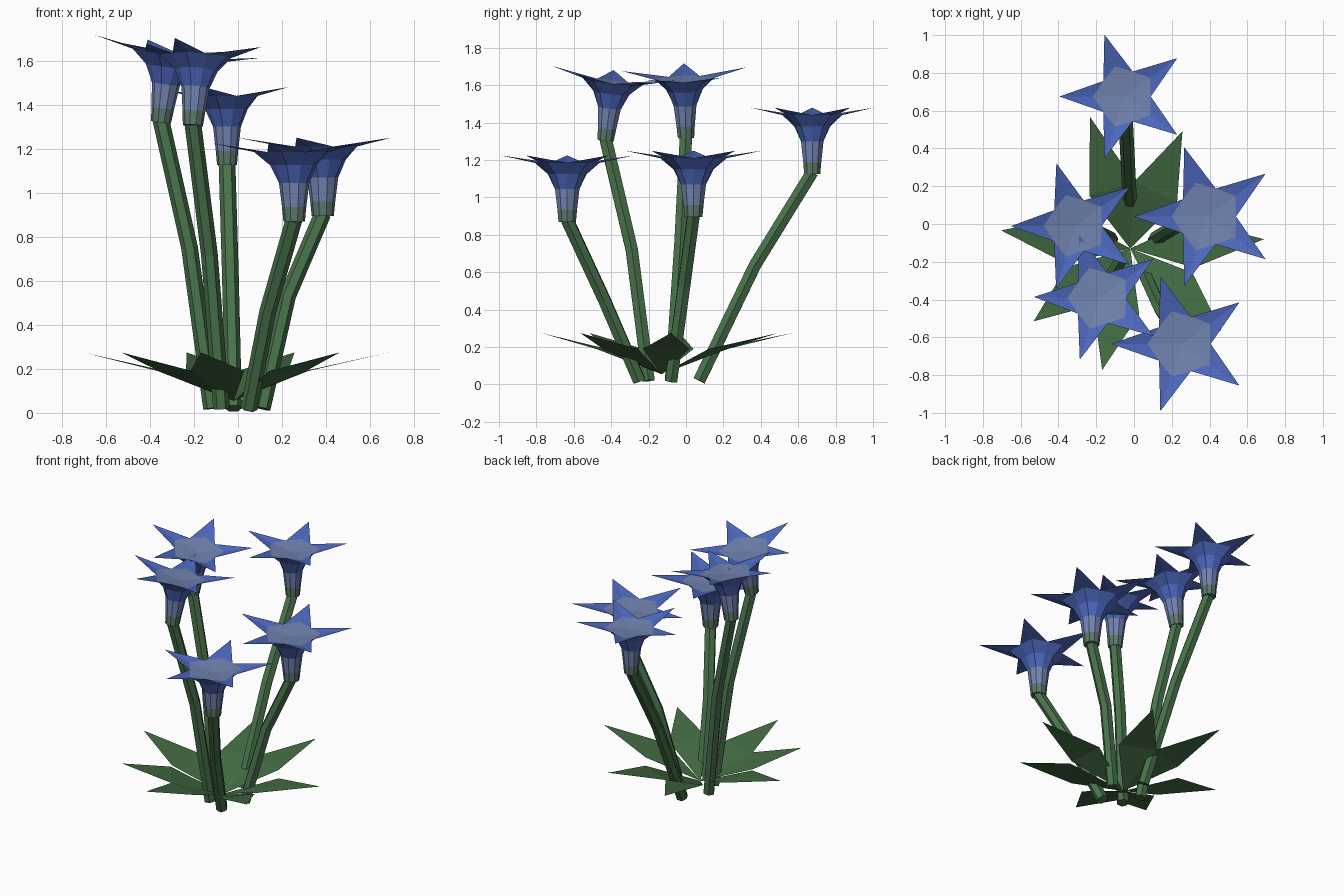
import bpy, math
from mathutils import Vector, Matrix

if "Cube" in bpy.data.objects:
    bpy.data.objects.remove(bpy.data.objects["Cube"])


def material(name, rgb):
    m = bpy.data.materials.new(name)
    m.diffuse_color = (*rgb, 1)
    m.use_nodes = True
    m.node_tree.nodes["Principled BSDF"].inputs["Base Color"].default_value = m.diffuse_color
    return m


BLUE = material("petal blue", (0.075, 0.14, 0.52))
PALE = material("pale throat blue", (0.165, 0.23, 0.44))
SAGE = material("sage green", (0.11, 0.19, 0.15))
STEM = material("stem green", (0.065, 0.17, 0.068))
LEAF = material("leaf green", (0.055, 0.145, 0.055))


def make(name, verts, faces, mats, indices=None):
    me = bpy.data.meshes.new(name)
    me.from_pydata([tuple(v) for v in verts], [], faces)
    for m in mats:
        me.materials.append(m)
    if indices:
        for p, i in zip(me.polygons, indices):
            p.material_index = i
    me.update()
    ob = bpy.data.objects.new(name, me)
    bpy.context.collection.objects.link(ob)
    return ob


def bridge(a, b, n):
    """Quads between two rings starting at vertex a and b."""
    return [(a + i, a + (i + 1) % n, b + (i + 1) % n, b + i) for i in range(n)]


# Six-sided bent stem following a short path
def stem(name, path, r=0.038, n=6):
    pts = [Vector(p) for p in path]
    verts, faces = [], []
    for i, p in enumerate(pts):
        d = (pts[min(i + 1, len(pts) - 1)] - pts[max(i - 1, 0)]).normalized()
        u = d.cross(Vector((0, 1, 0))).normalized()
        v = d.cross(u)
        for k in range(n):
            a = math.tau * k / n
            verts.append(p + r * (u * math.cos(a) + v * math.sin(a)))
        if i:
            faces += bridge((i - 1) * n, i * n, n)
    top = (len(pts) - 1) * n
    faces += [tuple(reversed(range(n))), tuple(range(top, top + n))]
    make(name, verts, faces, [STEM])


# Trumpet flower: tube rings, flared throat, five pointed petals
def flower(name, base, axis, reach):
    n = 10
    s = reach / 0.36
    # height, radius on petal axes, radius between petals
    rings = [(0.0, 0.047, 0.047), (0.065, 0.053, 0.053), (0.175, 0.066, 0.066),
             (0.255, 0.105, 0.098), (0.315, 0.175, 0.145)]
    verts, faces, idx = [], [], []
    for j, (h, r_tip, r_gap) in enumerate(rings):
        for k in range(n):
            a = math.pi + math.tau * k / n
            r = (r_gap if k % 2 else r_tip) * s
            verts.append(Vector((r * math.cos(a), r * math.sin(a), h)))
        if j:
            faces += bridge((j - 1) * n, j * n, n)
            idx += [(2, 1, 0, 0)[j - 1]] * n
    faces.append(tuple(reversed(range(n))))
    idx.append(2)
    top = (len(rings) - 1) * n
    # petals
    for k in range(0, n, 2):
        a = math.pi + math.tau * k / n
        t = len(verts)
        verts.append(Vector((reach * math.cos(a), reach * math.sin(a), 0.355)))
        faces += [(top + (k - 1) % n, t, top + k), (top + k, t, top + k + 1)]
        idx += [0, 0]
    # shallow pale throat
    c = len(verts)
    verts.append(Vector((0, 0, 0.3)))
    for k in range(n):
        faces.append((top + k, top + (k + 1) % n, c))
        idx.append(1)
    # lean the flower along its axis
    z = Vector((*axis, 1)).normalized()
    rot = Vector((0, 0, 1)).rotation_difference(z).to_matrix().to_4x4()
    m = Matrix.Translation(base) @ rot
    make(name, [m @ v for v in verts], faces, [BLUE, PALE, SAGE], idx)


# Plants: name, stem foot, stem bend, flower base, lean, petal reach
plants = [
    ("back", (-0.02, 0.07, 0.02), (-0.035, 0.37, 0.64), (-0.05, 0.675, 1.125), (0, 0), 0.345),
    ("right", (0.11, -0.08, 0.02), (0.225, -0.01, 0.53), (0.385, 0.04, 0.895), (0, 0), 0.385),
    ("front", (0.05, -0.25, 0.02), (0.135, -0.44, 0.46), (0.255, -0.635, 0.87), (0, 0), 0.375),
    ("front_left", (-0.075, -0.2, 0.02), (-0.13, -0.29, 0.72), (-0.205, -0.43, 1.305), (0.07, 0.12), 0.35),
    ("left", (-0.12, -0.08, 0.02), (-0.22, -0.03, 0.75), (-0.35, 0.0, 1.32), (0.13, -0.03), 0.35),
]
for name, foot, bend, base, lean, reach in plants:
    stem(name + "_stem", [foot, bend, (base[0], base[1], base[2] + 0.01)])
    flower(name + "_flower", base, lean, reach)

# Rosette of kite-shaped leaves: angle in degrees, length
hub = Vector((-0.02, -0.13, 0.055))
leaves = [(4, 0.71), (66, 0.68), (107, 0.73), (172, 0.69), (217, 0.64), (257, 0.66), (318, 0.65)]
for i, (deg, length) in enumerate(leaves):
    a = math.radians(deg)
    d = Vector((math.cos(a), math.sin(a), 0))
    side = Vector((-d.y, d.x, 0)) * 0.125
    mid = hub + d * 0.33 + Vector((0, 0, 0.135))
    tip = hub + d * length + Vector((0, 0, 0.22))
    make(f"leaf_{i + 1}", [hub, mid - side, tip, mid + side], [(0, 1, 3), (1, 2, 3)], [LEAF])
